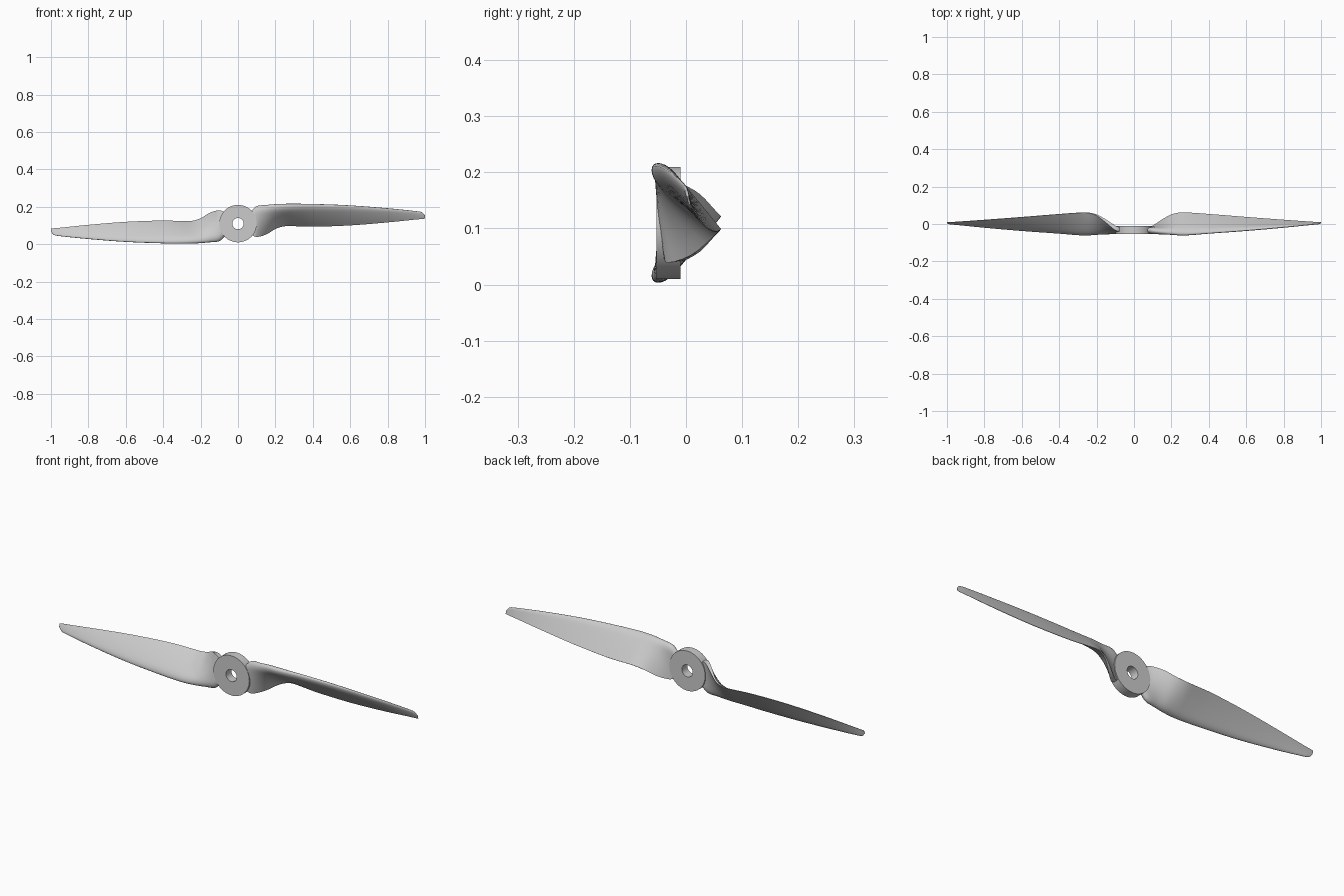
import bpy, bmesh, math
from mathutils import Vector, Matrix

if "Cube" in bpy.data.objects:
    bpy.data.objects.remove(bpy.data.objects["Cube"])

HUB_Z = 0.11

# Blade stations: x, leading edge (y, z), trailing edge (y, z), thickness, trailing edge thickness
STATIONS = [
    (0.07, -0.033, 0.178, -0.030, 0.050, 0.026, 0.020),
    (0.10, -0.037, 0.204, -0.021, 0.040, 0.037, 0.025),
    (0.15, -0.046, 0.209, 0.016, 0.055, 0.037, 0.018),
    (0.20, -0.053, 0.212, 0.048, 0.084, 0.037, 0.008),
    (0.25, -0.058, 0.213, 0.061, 0.097, 0.036, 0.003),
    (0.30, -0.057, 0.214, 0.060, 0.097, 0.033, 0.002),
    (0.40, -0.049, 0.214, 0.053, 0.094, 0.027, 0.002),
    (0.60, -0.035, 0.207, 0.037, 0.101, 0.020, 0.002),
    (0.80, -0.018, 0.192, 0.022, 0.117, 0.013, 0.002),
    (0.95, -0.003, 0.177, 0.012, 0.132, 0.008, 0.001),
    (0.985, 0.000, 0.170, 0.010, 0.135, 0.006, 0.001),
    (1.00, 0.004, 0.153, 0.009, 0.137, 0.003, 0.001),
]


def section(x, yl, zl, yt, zt, t, te, n=14):
    """Closed airfoil loop: round nose, convex front, thin trailing edge."""
    lead, chord = Vector((x, yl, zl)), Vector((0, yt - yl, zt - zl))
    normal = Vector((0, chord.z, -chord.y)).normalized()   # towards the front
    front, back = [], []
    for i in range(n + 1):
        u = 1 - math.cos(math.pi / 2 * i / n)
        if u < 0.2:
            h = t / 2 * math.sqrt(1 - (1 - u / 0.2) ** 2)
        else:
            h = t / 2 + (te - t) / 2 * ((u - 0.2) / 0.8) ** 1.5
        camber = 0.06 * chord.length * u * (1 - u)
        p = lead + chord * u
        front.append(p + normal * (camber + h))
        back.append(p + normal * (camber - h))
    return front + back[:0:-1]


def refine(rows, steps=3):
    """Smooth the stations along the blade with cubic tangents."""
    def slope(i, k):
        a, b = rows[max(i - 1, 0)], rows[min(i + 1, len(rows) - 1)]
        return (b[k] - a[k]) / (b[0] - a[0])
    out = []
    for i in range(len(rows) - 1):
        p, q = rows[i], rows[i + 1]
        d = q[0] - p[0]
        for s in range(steps):
            f = s / steps
            row = [p[0] + d * f]
            for k in range(1, 7):
                row.append((2*f**3 - 3*f**2 + 1) * p[k] + (f**3 - 2*f**2 + f) * d * slope(i, k)
                           + (3*f**2 - 2*f**3) * q[k] + (f**3 - f**2) * d * slope(i + 1, k))
            out.append(row)
    return out + [rows[-1]]


def finish(bm, name, angle):
    bmesh.ops.recalc_face_normals(bm, faces=bm.faces[:])
    mesh = bpy.data.meshes.new(name)
    bm.to_mesh(mesh)
    bm.free()
    ob = bpy.data.objects.new(name, mesh)
    bpy.context.collection.objects.link(ob)
    bpy.ops.object.select_all(action='DESELECT')
    ob.select_set(True)
    bpy.context.view_layer.objects.active = ob
    bpy.ops.object.shade_smooth_by_angle(angle=math.radians(angle))
    return ob


def bridge(bm, a, b):
    for i in range(len(a)):
        j = (i + 1) % len(a)
        bm.faces.new((a[i], a[j], b[j], b[i]))


# Blades: the second is the first turned half a revolution about the hub axis
def blade(name, turn):
    bm = bmesh.new()
    loops = [[bm.verts.new(p) for p in section(*row)] for row in refine(STATIONS)]
    for a, b in zip(loops, loops[1:]):
        bridge(bm, a, b)
    bm.faces.new(loops[0])
    bm.faces.new(loops[-1])
    bmesh.ops.rotate(bm, verts=bm.verts[:], cent=(0, 0, HUB_Z),
                     matrix=Matrix.Rotation(turn, 3, 'Y'))
    return finish(bm, name, 40)


blade("right_blade", 0)
blade("left_blade", math.pi)

# Hub: flat disc with a shaft bore
bm = bmesh.new()
N = 64
rings = []
for r, y in [(0.1, -0.053), (0.1, -0.01), (0.03, -0.01), (0.03, -0.053)]:
    rings.append([bm.verts.new((r * math.cos(2 * math.pi * i / N), y,
                                HUB_Z + r * math.sin(2 * math.pi * i / N))) for i in range(N)])
for k in range(4):
    bridge(bm, rings[k], rings[(k + 1) % 4])
finish(bm, "hub", 30)
